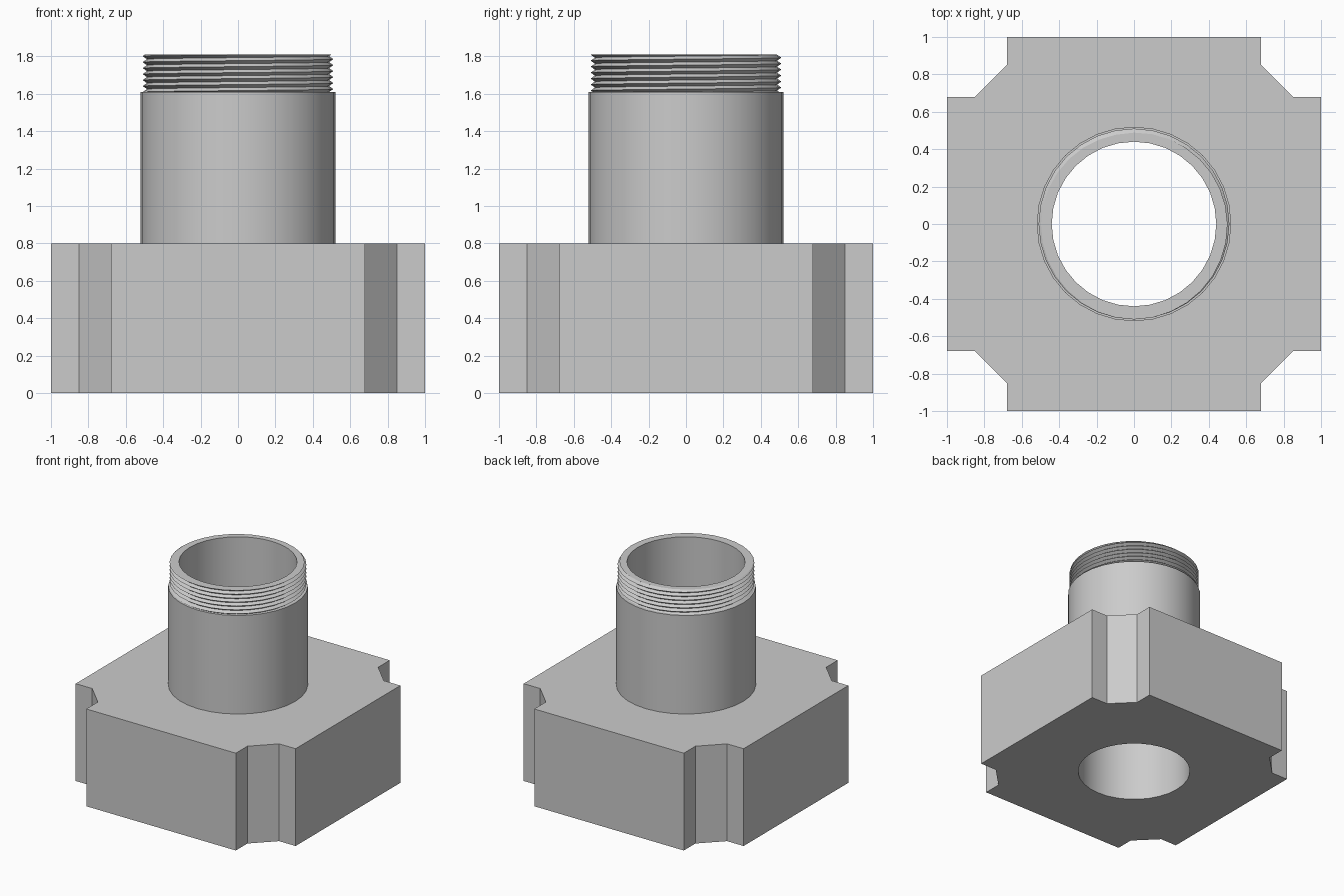
import bpy, bmesh
from math import cos, sin, pi

SIDES = 32
BORE, SHAFT = 0.44, 0.52
CREST, ROOT, PITCH = 0.51, 0.487, 0.032
BLOCK_TOP, THREAD_BOTTOM, TOP = 0.8, 1.61, 1.81

if "Cube" in bpy.data.objects:
    bpy.data.objects.remove(bpy.data.objects["Cube"])

# Single grey metal
grey = bpy.data.materials.new("grey_metal")
grey.use_nodes = True
colour = (0.6, 0.6, 0.6, 1)
grey.diffuse_color = colour
grey.node_tree.nodes["Principled BSDF"].inputs["Base Color"].default_value = colour


def finish(bm, name):
    bmesh.ops.recalc_face_normals(bm, faces=bm.faces)
    mesh = bpy.data.meshes.new(name)
    bm.to_mesh(mesh)
    bm.free()
    obj = bpy.data.objects.new(name, mesh)
    bpy.context.collection.objects.link(obj)
    mesh.materials.append(grey)
    bpy.ops.object.select_all(action="DESELECT")
    obj.select_set(True)
    bpy.context.view_layer.objects.active = obj
    bpy.ops.object.shade_smooth_by_angle(angle=pi / 6)


def add_loop(bm, points):
    verts = [bm.verts.new((x, y, 0)) for x, y in points]
    return [bm.edges.new((v, verts[i - 1])) for i, v in enumerate(verts)]


# Square base block with notched, chamfered corners and a round bore
bm = bmesh.new()
outline = []
for quarter in range(4):
    c, s = [(1, 0), (0, 1), (-1, 0), (0, -1)][quarter]
    for x, y in [(1, 0.68), (0.85, 0.68), (0.68, 0.85), (0.68, 1)]:
        outline.append((x * c - y * s, x * s + y * c))
angles = [2 * pi * i / SIDES for i in range(SIDES)]
edges = add_loop(bm, outline) + add_loop(bm, [(BORE * cos(a), BORE * sin(a)) for a in angles])
bmesh.ops.triangle_fill(bm, edges=edges, use_beauty=True, normal=(0, 0, 1))
bmesh.ops.dissolve_limit(bm, angle_limit=0.01, verts=bm.verts, edges=bm.edges)
extruded = bmesh.ops.extrude_face_region(bm, geom=bm.faces[:], use_keep_orig=True)
top_verts = [g for g in extruded["geom"] if isinstance(g, bmesh.types.BMVert)]
bmesh.ops.translate(bm, verts=top_verts, vec=(0, 0, BLOCK_TOP))
finish(bm, "base_block")


# Hollow neck: bore, rim, helical thread and plain shaft in one swept section
def thread_radius(z, turn):
    phase = ((z - 1.785) / PITCH - turn) % 1
    return ROOT + (CREST - ROOT) * abs(2 * phase - 1)


bm = bmesh.new()
columns = []
for i in range(SIDES + 1):
    turn = i / SIDES
    section = [(BORE, BLOCK_TOP), (BORE, TOP)]
    for row in range(4, -18, -1):
        z = 1.785 + PITCH * (row / 2 + turn)
        z = min(TOP, max(THREAD_BOTTOM, z))
        section.append((thread_radius(z, turn), z))
    section += [(SHAFT, THREAD_BOTTOM), (SHAFT, BLOCK_TOP)]
    a = 2 * pi * turn
    columns.append([bm.verts.new((r * cos(a), r * sin(a), z)) for r, z in section])
for left, right in zip(columns, columns[1:]):
    for j in range(len(left) - 1):
        bm.faces.new((left[j], right[j], right[j + 1], left[j + 1]))
bmesh.ops.remove_doubles(bm, verts=bm.verts, dist=0.0001)
finish(bm, "threaded_neck")
